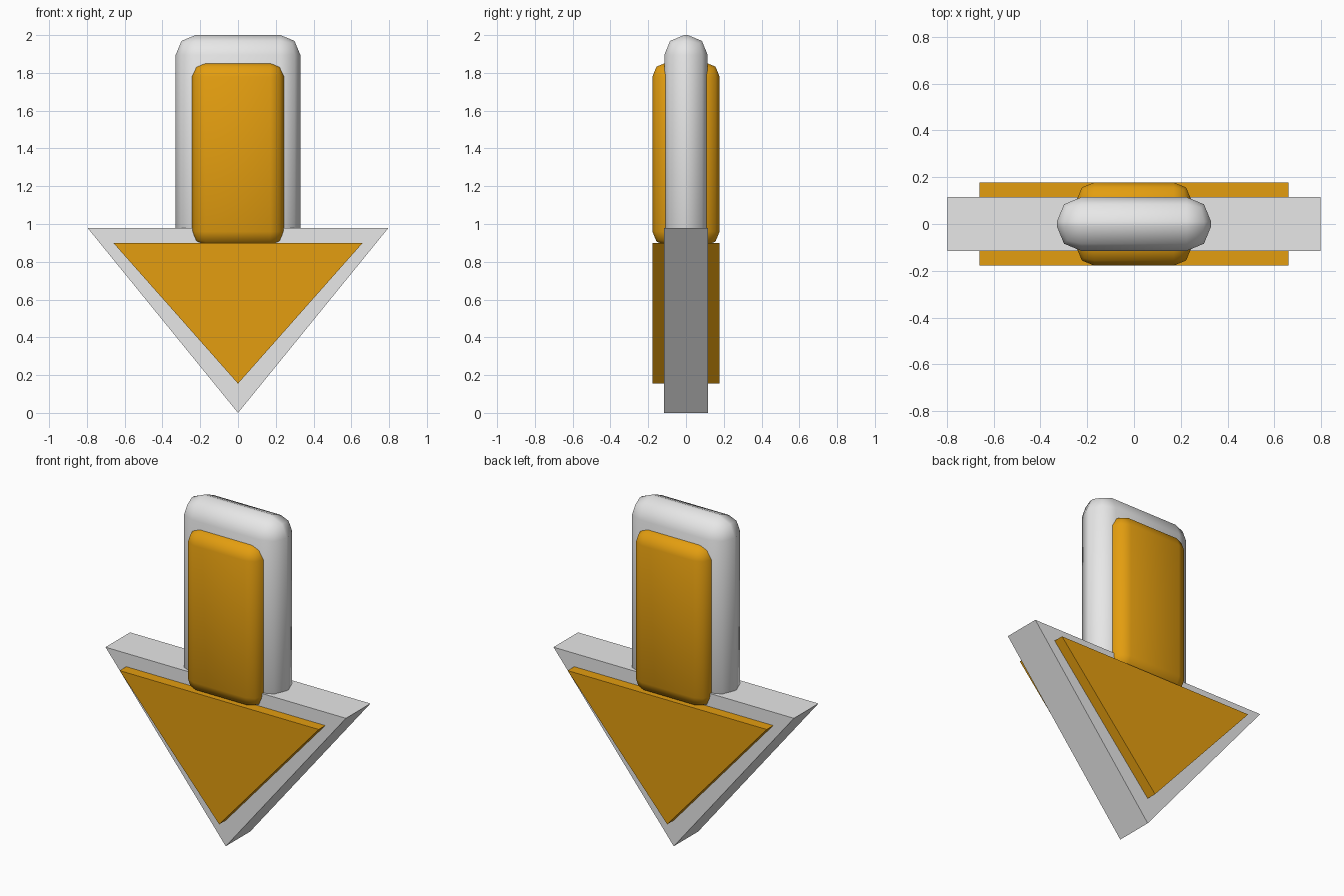
import bpy, bmesh
from math import radians

cube = bpy.data.objects.get("Cube")
if cube:
    bpy.data.objects.remove(cube, do_unlink=True)


def material(name, colour):
    mat = bpy.data.materials.new(name)
    mat.use_nodes = True
    mat.diffuse_color = colour
    mat.node_tree.nodes["Principled BSDF"].inputs["Base Color"].default_value = colour
    return mat


def add_object(name, bm, mat):
    bmesh.ops.recalc_face_normals(bm, faces=bm.faces[:])
    mesh = bpy.data.meshes.new(name)
    bm.to_mesh(mesh)
    bm.free()
    mesh.materials.append(mat)
    obj = bpy.data.objects.new(name, mesh)
    bpy.context.collection.objects.link(obj)
    return obj


def rounded_block(name, half_x, half_y, bottom, top, radius, mat):
    """Box with softly bevelled edges, smooth shaded."""
    bm = bmesh.new()
    bmesh.ops.create_cube(bm, size=2)
    for v in bm.verts:
        v.co.x *= half_x
        v.co.y *= half_y
        v.co.z = top if v.co.z > 0 else bottom
    bmesh.ops.bevel(bm, geom=bm.edges[:], offset=radius, offset_type='OFFSET',
                    segments=2, profile=0.5, affect='EDGES')
    obj = add_object(name, bm, mat)
    bpy.ops.object.select_all(action='DESELECT')
    obj.select_set(True)
    bpy.context.view_layer.objects.active = obj
    bpy.ops.object.shade_smooth_by_angle(angle=radians(60))


def triangle_prism(name, half_x, half_y, tip, top, mat):
    """Downward-pointing triangle extruded through the depth."""
    bm = bmesh.new()
    profile = [(-half_x, top), (0, tip), (half_x, top)]
    face = bm.faces.new([bm.verts.new((x, -half_y, z)) for x, z in profile])
    result = bmesh.ops.extrude_face_region(bm, geom=[face], use_keep_orig=True)
    verts = [g for g in result["geom"] if isinstance(g, bmesh.types.BMVert)]
    bmesh.ops.translate(bm, verts=verts, vec=(0, 2 * half_y, 0))
    add_object(name, bm, mat)


grey = material("light grey", (0.8, 0.8, 0.8, 1))
amber = material("amber", (0.77, 0.34, 0.005, 1))

# Arrow shaft: grey body with a thicker amber core
rounded_block("shaft_body", 0.33, 0.115, 0.86, 2.0, 0.105, grey)
rounded_block("shaft_core", 0.245, 0.178, 0.885, 1.855, 0.075, amber)

# Arrow head: grey body with a thicker amber core
triangle_prism("head_body", 0.797, 0.116, 0, 0.98, grey)
triangle_prism("head_core", 0.66, 0.178, 0.155, 0.9, amber)
